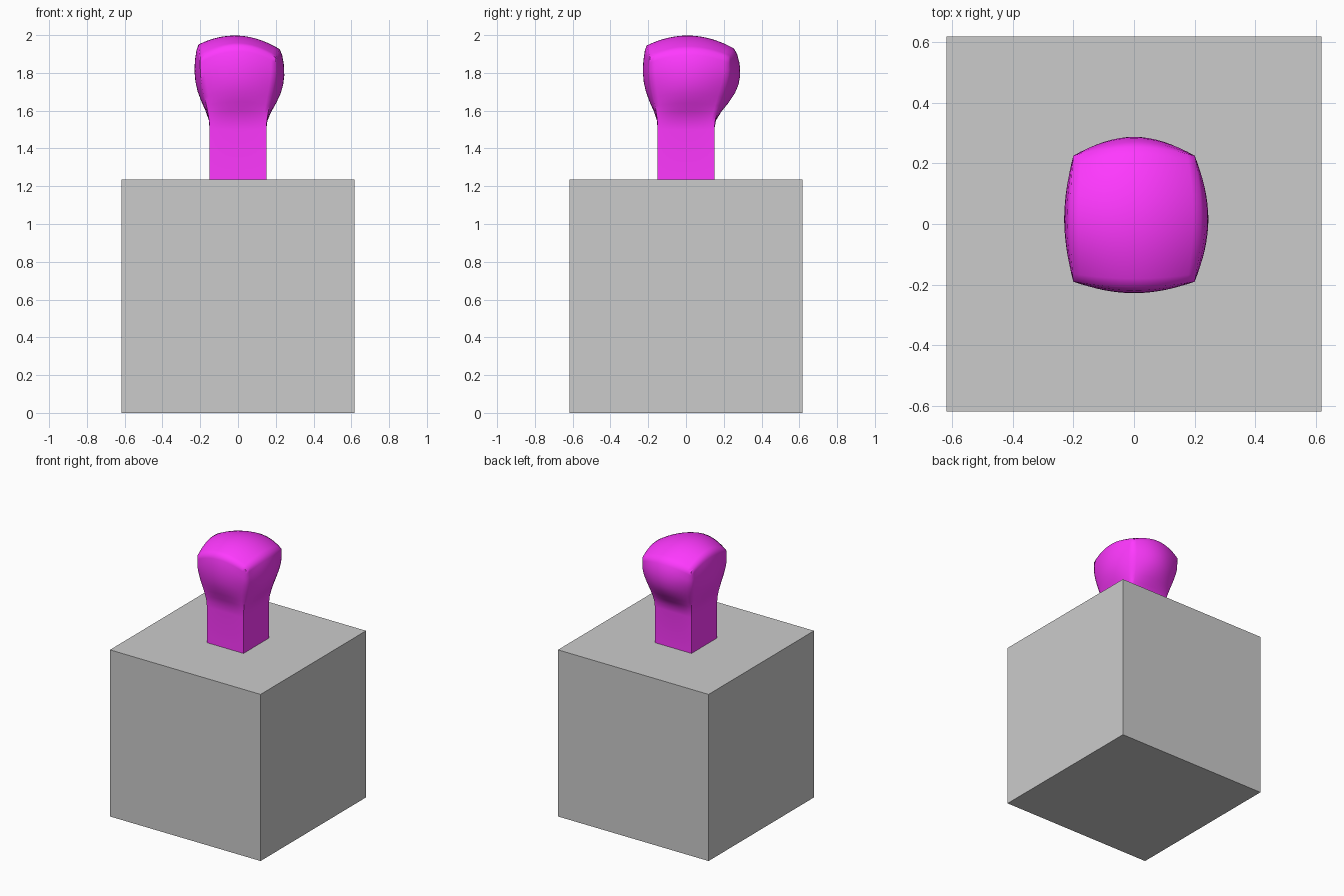
import bpy, bmesh, math
from mathutils import Vector

if "Cube" in bpy.data.objects:
    bpy.data.objects.remove(bpy.data.objects["Cube"])

N = 16            # segments along each side
H = 0.15          # half width of the square stem
BASE = 1.235      # cube size

# grey base cube
bpy.ops.mesh.primitive_cube_add(size=BASE, location=(0, 0, BASE / 2))
bpy.context.object.name = "base_cube"

# flared knob: corner ends, then per side (outward axis, bulge reach, rim height)
STEM = [Vector(p) for p in ((-H, -H, 0), (H, -H, 0), (H, H, 0), (-H, H, 0))]
TIP = [Vector(p) for p in ((-.2, -.19, 0), (.2, -.19, 0), (.2, .225, 0), (-.2, .225, 0))]
SIDES = [((0, -1, 0), .228, 1.945), ((1, 0, 0), .245, 1.925),
         ((0, 1, 0), .287, 1.93), ((-1, 0, 0), .23, 1.95)]
Z0, ZC = 1.5, 1.88
# (height fraction, bulge fraction) up the middle of each side
PROFILE = [(0, 0), (.11, .06), (.22, .27), (.33, .55), (.45, .8), (.56, .94),
           (.67, 1), (.75, .995), (.82, .97), (.93, .88), (1, .75)]


def ring(h, e):
    """Closed loop of points at one level, bowed outward between the corners."""
    k = min(h / .85, 1)
    k = k * k * (3 - 2 * k)
    corners = [a.lerp(b, k) for a, b in zip(STEM, TIP)]
    pts = []
    for i, (axis, reach, rim) in enumerate(SIDES):
        out = Vector(axis)
        a, b = corners[i], corners[(i + 1) % 4]
        grow = H + e * (reach - H) - a.lerp(b, .5).dot(out)
        for j in range(N):
            t = j / N
            bow = 1 - (2 * t - 1) ** 2
            p = a.lerp(b, t) + out * grow * bow
            p.z = Z0 + h * (ZC - Z0 + (rim - ZC) * bow)
            pts.append(p)
    return pts


bm = bmesh.new()
first = [Vector((p.x, p.y, BASE)) for p in ring(0, 0)]
loops = [first] + [ring(h, e) for h, e in PROFILE]
rows = [[bm.verts.new(p) for p in loop] for loop in loops]
for lo, hi in zip(rows, rows[1:]):
    for i in range(4 * N):
        j = (i + 1) % (4 * N)
        bm.faces.new((lo[i], lo[j], hi[j], hi[i]))

# domed top: blended patch between the four rim edges
rim = rows[-1]
front = rim[:N + 1]
right = rim[N:2 * N + 1]
back = rim[2 * N:3 * N + 1][::-1]
left = (rim[3 * N:] + [rim[0]])[::-1]
grid = [[None] * (N + 1) for _ in range(N + 1)]
for i in range(N + 1):
    for j in range(N + 1):
        if j == 0:
            v = front[i]
        elif j == N:
            v = back[i]
        elif i == 0:
            v = left[j]
        elif i == N:
            v = right[j]
        else:
            u, w = i / N, j / N
            p = left[j].co.lerp(right[j].co, u) + front[i].co.lerp(back[i].co, w)
            p -= front[0].co.lerp(front[N].co, u).lerp(back[0].co.lerp(back[N].co, u), w)
            p.z += .002 * 16 * u * (1 - u) * w * (1 - w)
            v = bm.verts.new(p)
        grid[i][j] = v
for i in range(N):
    for j in range(N):
        bm.faces.new((grid[i][j], grid[i + 1][j], grid[i + 1][j + 1], grid[i][j + 1]))

mesh = bpy.data.meshes.new("knob")
bm.to_mesh(mesh)
bm.free()
knob = bpy.data.objects.new("knob", mesh)
bpy.context.collection.objects.link(knob)
mat = bpy.data.materials.new("magenta")
mat.diffuse_color = (1, .04, 1, 1)
mat.use_nodes = True
mat.node_tree.nodes["Principled BSDF"].inputs["Base Color"].default_value = mat.diffuse_color
mesh.materials.append(mat)

# soft shading, stem corners kept sharp
bpy.ops.object.select_all(action='DESELECT')
knob.select_set(True)
bpy.context.view_layer.objects.active = knob
bpy.ops.object.shade_smooth_by_angle(angle=math.radians(55))
